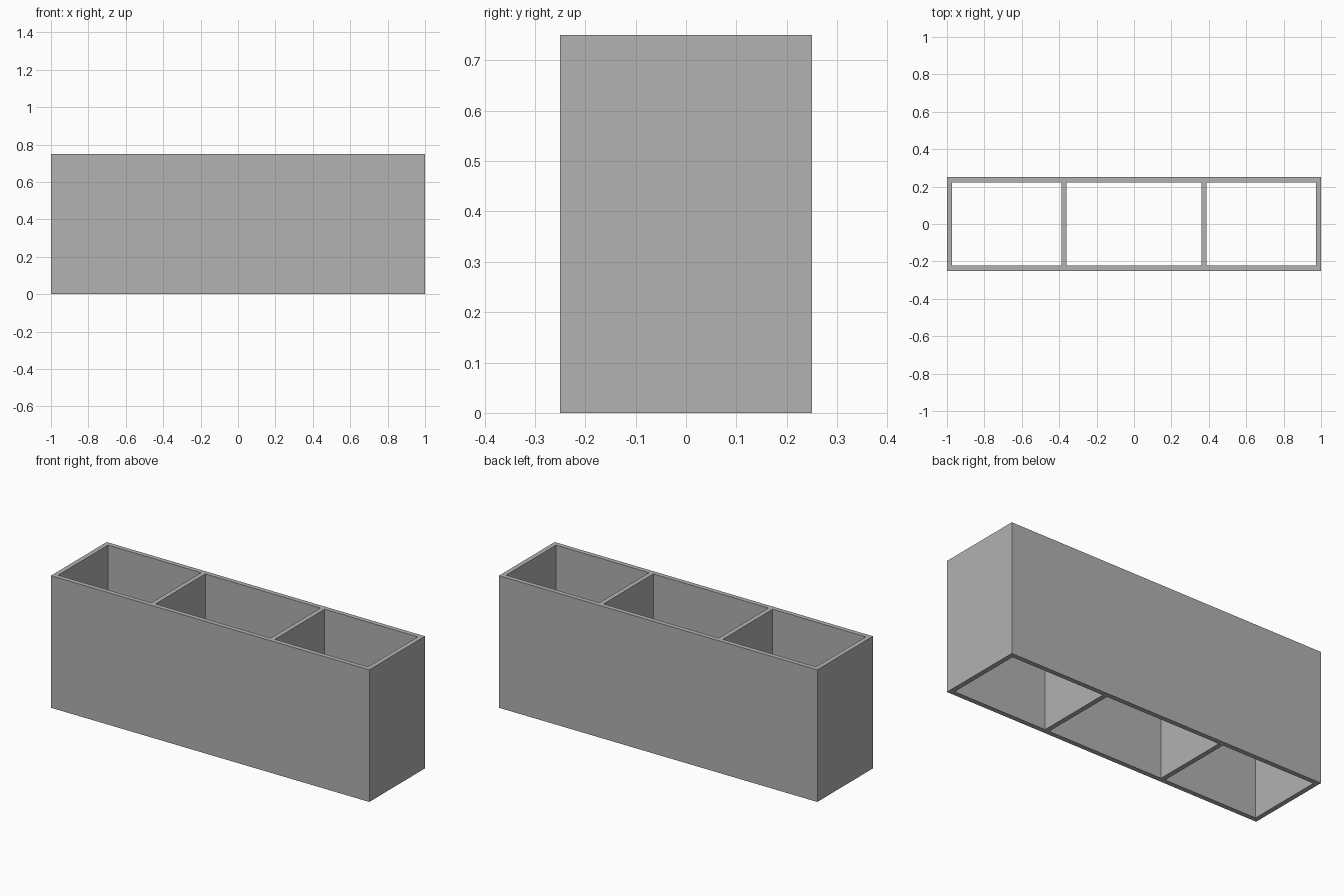
import bpy
import bmesh
import math

cube = bpy.data.objects.get("Cube")
if cube:
    bpy.data.objects.remove(cube, do_unlink=True)

LENGTH, DEPTH, HEIGHT = 2.0, 0.5, 0.75
WALL = 0.027
DIVIDER_X = 0.375  # centre of each divider

# Plain grey material
grey = bpy.data.materials.new("plain_grey")
grey.use_nodes = True
colour = (0.445, 0.445, 0.445, 1)
grey.diffuse_color = colour
grey.node_tree.nodes["Principled BSDF"].inputs["Base Color"].default_value = colour

# Grid lines of the plan: wall bands alternate with open compartments
half_x, half_y = LENGTH / 2, DEPTH / 2
right_xs = [DIVIDER_X - WALL / 2, DIVIDER_X + WALL / 2, half_x - WALL, half_x]
xs = [-x for x in reversed(right_xs)] + right_xs
ys = [-half_y, -half_y + WALL, half_y - WALL, half_y]

# Plan of the walls and dividers, leaving the three compartments open
bm = bmesh.new()
grid = [[bm.verts.new((x, y, 0)) for y in ys] for x in xs]
for i in range(len(xs) - 1):
    for j in range(len(ys) - 1):
        if i % 2 and j % 2:
            continue
        bm.faces.new((grid[i][j], grid[i + 1][j], grid[i + 1][j + 1], grid[i][j + 1]))

# Raise the plan into a solid open-ended frame
raised = bmesh.ops.extrude_face_region(bm, geom=bm.faces[:], use_keep_orig=True)
top_verts = [g for g in raised["geom"] if isinstance(g, bmesh.types.BMVert)]
bmesh.ops.translate(bm, verts=top_verts, vec=(0, 0, HEIGHT))
bmesh.ops.recalc_face_normals(bm, faces=bm.faces[:])

mesh = bpy.data.meshes.new("divided_frame")
bm.to_mesh(mesh)
bm.free()
mesh.materials.append(grey)
frame = bpy.data.objects.new("divided_frame", mesh)
bpy.context.collection.objects.link(frame)
